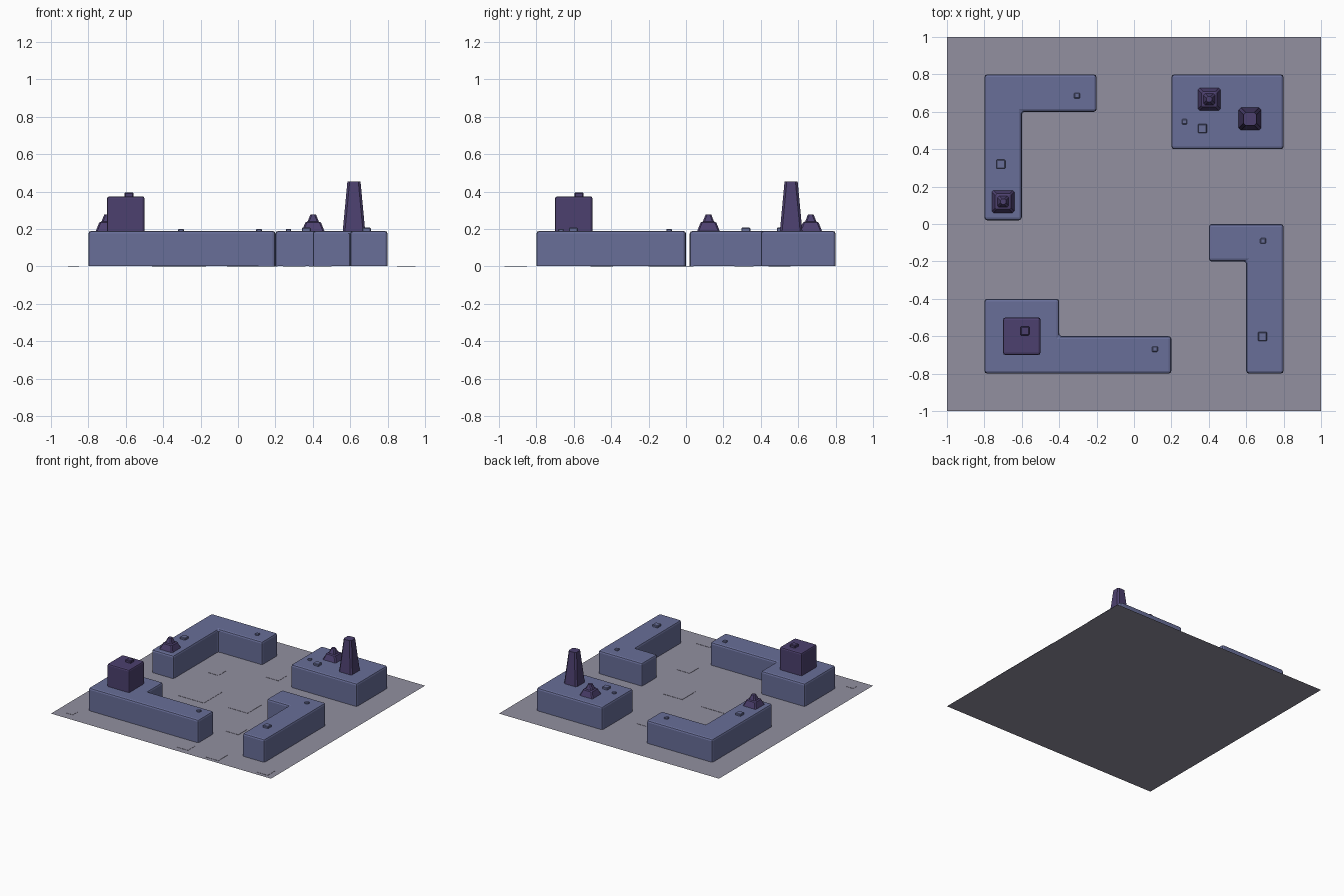
import bpy, bmesh

if "Cube" in bpy.data.objects:
    bpy.data.objects.remove(bpy.data.objects["Cube"])


def material(name, rgb):
    m = bpy.data.materials.new(name)
    lin = [((c / 255 + 0.055) / 1.055) ** 2.4 for c in rgb]
    m.diffuse_color = (*lin, 1)
    m.use_nodes = True
    m.node_tree.nodes["Principled BSDF"].inputs["Base Color"].default_value = m.diffuse_color
    return m


GREY = material("grey floor", (146, 144, 160))
BLUE = material("slate blue", (104, 110, 152))
PURPLE = material("dark purple", (76, 64, 110))


def finish(name, bm, mat):
    bmesh.ops.recalc_face_normals(bm, faces=bm.faces)
    me = bpy.data.meshes.new(name)
    bm.to_mesh(me)
    bm.free()
    me.materials.append(mat)
    ob = bpy.data.objects.new(name, me)
    bpy.context.collection.objects.link(ob)
    return ob


def prism(name, pts, z0, z1, mat, bevel=0.0, segments=2):
    """Extruded outline, rounded on its upright and top edges."""
    bm = bmesh.new()
    face = bm.faces.new([bm.verts.new((x, y, z0)) for x, y in pts])
    top = bmesh.ops.extrude_face_region(bm, geom=[face], use_keep_orig=True)
    for v in top["geom"]:
        if isinstance(v, bmesh.types.BMVert):
            v.co.z = z1
    if bevel:
        edges = [e for e in bm.edges if max(v.co.z for v in e.verts) > z0 + 1e-5]
        bmesh.ops.bevel(bm, geom=edges, offset=bevel, segments=segments,
                        profile=0.5, affect='EDGES')
    return finish(name, bm, mat)


def square(x, y, h):
    return [(x - h, y - h), (x + h, y - h), (x + h, y + h), (x - h, y + h)]


def stack(name, x, y, levels, mat, bevel=0.012):
    """Tapered square tower from (half width, z) levels."""
    bm = bmesh.new()
    rings = [[bm.verts.new((px, py, z)) for px, py in square(x, y, h)]
             for h, z in levels]
    for a, b in zip(rings, rings[1:]):
        for i in range(4):
            j = (i + 1) % 4
            bm.faces.new((a[i], a[j], b[j], b[i]))
    bm.faces.new(rings[0][::-1])
    bm.faces.new(rings[-1])
    # soften the upright corners
    edges = [e for e in bm.edges if abs(e.verts[0].co.z - e.verts[1].co.z) > 0.01]
    bmesh.ops.bevel(bm, geom=edges, offset=bevel, segments=1, affect='EDGES')
    return finish(name, bm, mat)


# Floor sheet
bm = bmesh.new()
bm.faces.new([bm.verts.new((x, y, 0)) for x, y in square(0, 0, 1)])
finish("floor", bm, GREY)

# Faint floor panels
for i, (x, y, h) in enumerate([
        (-0.29, -0.08, 0.12), (0.11, -0.07, 0.09), (-0.41, 0.31, 0.05),
        (0.16, -0.9, 0.05), (0.44, -0.91, 0.06), (0.9, -0.92, 0.05),
        (-0.88, -0.9, 0.03), (0.0, 0.5, 0.06), (0.3, -0.45, 0.06)]):
    prism(f"floor_panel_{i}", square(x, y, h), 0.001, 0.003, GREY)

# Raised blocks
TOP = 0.19
blocks = {
    "back_left_block": [(-.8, .02), (-.6, .02), (-.6, .6), (-.2, .6), (-.2, .8), (-.8, .8)],
    "back_right_block": [(.2, .4), (.8, .4), (.8, .8), (.2, .8)],
    "front_right_block": [(.4, -.2), (.6, -.2), (.6, -.8), (.8, -.8), (.8, 0), (.4, 0)],
    "front_left_block": [(-.8, -.8), (.2, -.8), (.2, -.6), (-.4, -.6), (-.4, -.4), (-.8, -.4)],
}
for name, pts in blocks.items():
    prism(name, pts, 0.003, TOP, BLUE, 0.015)

# Square tower with a roof hatch
prism("square_tower", square(-0.6, -0.6, 0.1), TOP, 0.375, PURPLE, 0.012)
prism("roof_hatch", square(-0.583, -0.572, 0.024), 0.37, 0.396, PURPLE, 0.005, 1)

# Tall tapered tower
stack("tall_tower", 0.62, 0.562, [(0.06, TOP), (0.035, 0.455)], PURPLE)

# Stepped pyramids
for i, (x, y) in enumerate([(0.402, 0.667), (-0.7, 0.12)]):
    stack(f"stepped_pyramid_{i}", x, y,
          [(0.06, TOP), (0.042, 0.235), (0.03, 0.24), (0.015, 0.278)], PURPLE, 0.008)

# Small rooftop hatches
for i, (x, y, h) in enumerate([
        (-0.712, 0.32, 0.024), (-0.305, 0.686, 0.015), (0.27, 0.547, 0.014),
        (0.366, 0.51, 0.024), (0.69, -0.09, 0.015), (0.687, -0.602, 0.024),
        (0.112, -0.669, 0.015)]):
    prism(f"hatch_{i}", square(x, y, h), TOP - 0.002,
          0.207 if h > 0.02 else 0.201, BLUE, 0.004, 1)
